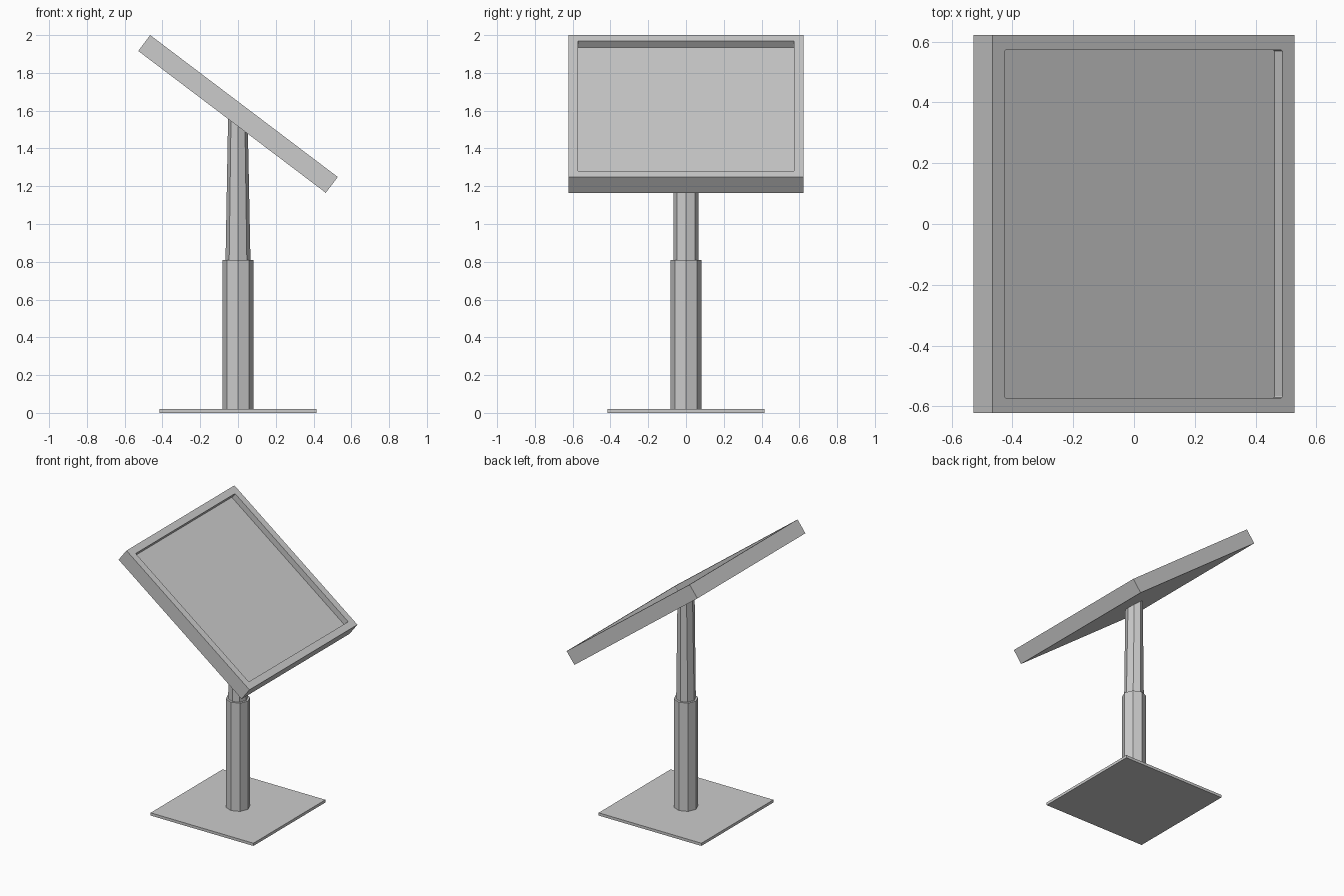
import bpy, bmesh
from math import sin, cos, tan, pi, radians
from mathutils import Matrix

if "Cube" in bpy.data.objects:
    bpy.data.objects.remove(bpy.data.objects["Cube"])

TILT = radians(37.1)
SIZE, THICK = 1.245, 0.105
CENTRE_Z = 1.5825


def finish(name, bm):
    bmesh.ops.recalc_face_normals(bm, faces=bm.faces)
    mesh = bpy.data.meshes.new(name)
    bm.to_mesh(mesh)
    bm.free()
    obj = bpy.data.objects.new(name, mesh)
    bpy.context.collection.objects.link(obj)
    return obj


def box(sx, sy, sz):
    bm = bmesh.new()
    bmesh.ops.create_cube(bm, size=1, matrix=Matrix.Diagonal((sx, sy, sz, 1)))
    return bm


# Square floor plate
base = finish("base_plate", box(0.83, 0.83, 0.02))
base.location.z = 0.01

# Octagonal column: wide sleeve, ledge, then a shaft mitred to the panel
bm = bmesh.new()
under_z = CENTRE_Z - THICK / 2 / cos(TILT)
rings = []
for radius, z, squash, slope in ((0.082, 0.02, 1, 0), (0.082, 0.81, 1, 0),
                                 (0.066, 0.81, 1, 0),
                                 (0.066, under_z, cos(TILT), tan(TILT))):
    ring = []
    for i in range(8):
        a = i * pi / 4
        x = radius * squash * cos(a)
        ring.append(bm.verts.new((x, radius * sin(a), z - slope * x)))
    rings.append(ring)
for low, high in zip(rings, rings[1:]):
    for i in range(8):
        j = (i + 1) % 8
        bm.faces.new((low[i], low[j], high[j], high[i]))
bm.faces.new(rings[0])
bm.faces.new(rings[-1])
finish("column", bm)

# Tilted display panel with a sunken face
bm = box(SIZE, SIZE, THICK)
top = max(bm.faces, key=lambda f: f.calc_center_median().z)
bmesh.ops.inset_region(bm, faces=[top], thickness=0.07)
walls = bmesh.ops.extrude_face_region(bm, geom=[top])
floor_verts = [v for v in walls["geom"] if isinstance(v, bmesh.types.BMVert)]
if top.is_valid:
    bmesh.ops.delete(bm, geom=[top], context="FACES_ONLY")
bmesh.ops.translate(bm, verts=floor_verts, vec=(0, 0, -0.043))
# slightly eased corners of the recess
corners = [e for v in floor_verts for e in v.link_edges
           if e.other_vert(v) not in floor_verts]
bmesh.ops.bevel(bm, geom=corners, offset=0.007, segments=2, profile=0.5,
                affect="EDGES")
panel = finish("display_panel", bm)
panel.location.z = CENTRE_Z
panel.rotation_euler.y = TILT
